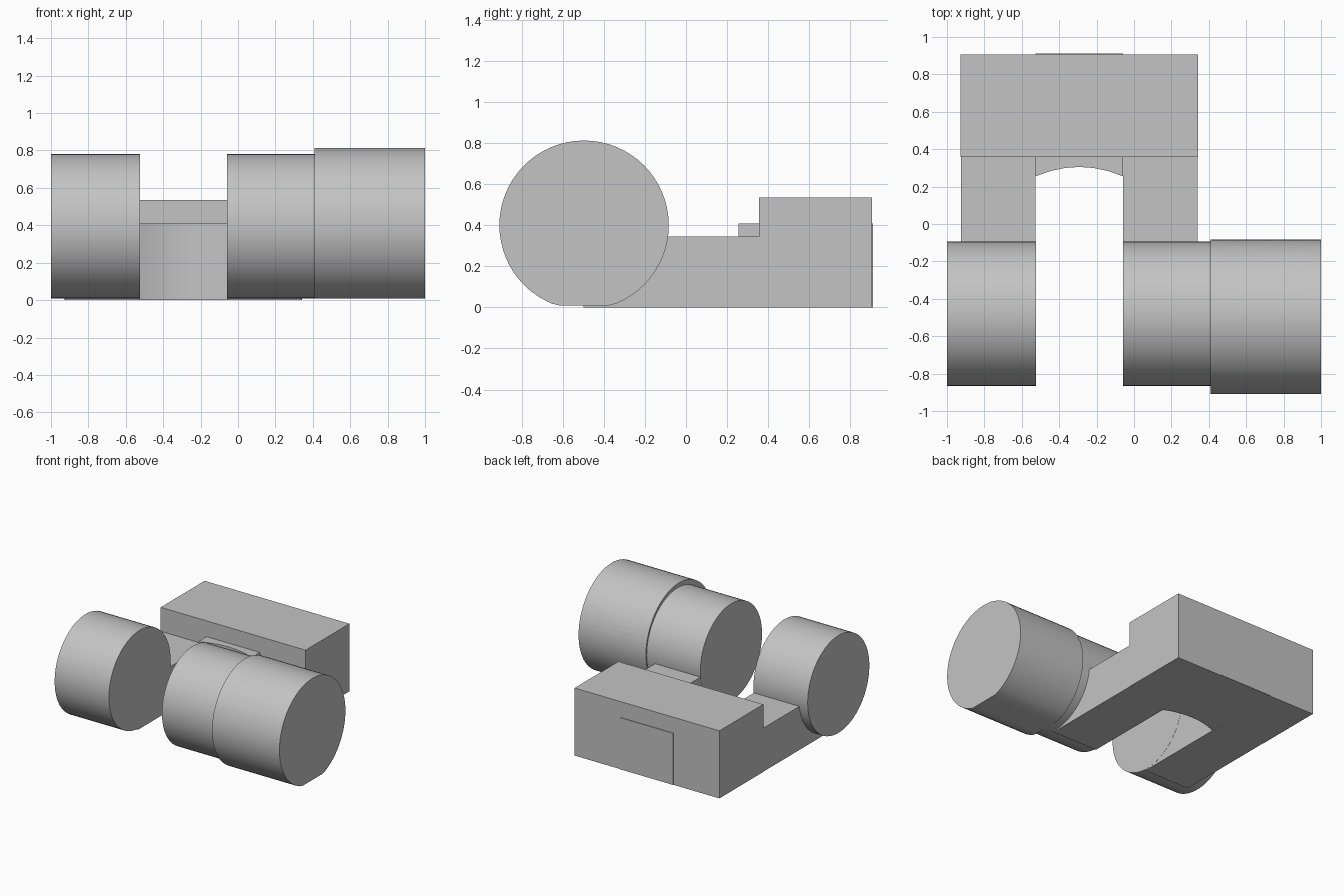
import bpy
import bmesh
from math import pi, radians
from mathutils import Vector

cube = bpy.data.objects.get("Cube")
if cube:
    bpy.data.objects.remove(cube, do_unlink=True)

grey = bpy.data.materials.new("plain grey")
grey.use_nodes = True
colour = (0.55, 0.55, 0.55, 1)
grey.diffuse_color = colour
grey.node_tree.nodes["Principled BSDF"].inputs["Base Color"].default_value = colour


def finish(name, bm):
    mesh = bpy.data.meshes.new(name)
    bmesh.ops.recalc_face_normals(bm, faces=bm.faces)
    bm.to_mesh(mesh)
    bm.free()
    ob = bpy.data.objects.new(name, mesh)
    bpy.context.collection.objects.link(ob)
    mesh.materials.append(grey)
    return ob


def prism(name, outline, z0, z1):
    """Extrude a plan outline between two heights."""
    bm = bmesh.new()
    face = bm.faces.new([bm.verts.new((x, y, z0)) for x, y in outline])
    new = bmesh.ops.extrude_face_region(bm, geom=[face])["geom"]
    top = [v for v in new if isinstance(v, bmesh.types.BMVert)]
    bmesh.ops.translate(bm, verts=top, vec=(0, 0, z1 - z0))
    return finish(name, bm)


def box(name, x0, x1, y0, y1, z0, z1):
    return prism(name, [(x0, y0), (x1, y0), (x1, y1), (x0, y1)], z0, z1)


def rod(name, start, end, radius, sides=64, floor=None):
    """Closed cylinder between two points, optionally flattened at the floor."""
    a, b = Vector(start), Vector(end)
    bm = bmesh.new()
    bmesh.ops.create_cone(bm, cap_ends=True, segments=sides, radius1=radius,
                          radius2=radius, depth=(b - a).length)
    turn = (b - a).to_track_quat("Z", "Y").to_matrix()
    for v in bm.verts:
        v.co = turn @ v.co + (a + b) / 2
        if floor is not None:
            v.co.z = max(v.co.z, floor)
    return finish(name, bm)


def cut(ob, cutters):
    bpy.context.view_layer.objects.active = ob
    for c in cutters:
        mod = ob.modifiers.new("cut", "BOOLEAN")
        mod.operation = "DIFFERENCE"
        mod.solver = "EXACT"
        mod.object = c
        bpy.ops.object.modifier_apply(modifier=mod.name)


# Barrels of the hinge
AXIS_Y, AXIS_Z = -0.48, 0.395
right_knuckle = rod("right_knuckle", (-1, AXIS_Y, AXIS_Z), (-0.525, AXIS_Y, AXIS_Z), 0.386)
left_knuckle = rod("left_knuckle", (-0.06, AXIS_Y, AXIS_Z), (0.42, AXIS_Y, AXIS_Z), 0.386)
head = rod("end_barrel", (0.41, -0.497, 0.401), (1, -0.497, 0.401), 0.413, floor=0.01)

# Arms and mounting block
right_arm = box("right_arm", -0.925, -0.526, -0.5, 0.37, 0, 0.345)
left_arm = box("left_arm", -0.059, 0.34, -0.5, 0.37, 0, 0.345)
block = box("mounting_block", -0.927, 0.342, 0.357, 0.906, 0, 0.535)

# Web with a hollow front edge, running through the block
arc = []
for i in range(7):
    t = i / 3 - 1
    arc.append((-0.2925 + 0.2335 * t, 0.305 - 0.05 * t * t))
web = prism("web", arc + [(-0.059, 0.911), (-0.526, 0.911)], 0.001, 0.41)

# Drill cutters
bore = rod("bore_cutter", (-1.2, AXIS_Y, AXIS_Z), (0.36, AXIS_Y, AXIS_Z), 0.118, 48)
pocket = rod("pocket_cutter", (0.705, -0.603, 0.295), (0.705, 0.1, 0.998), 0.225)
bolts = [rod("bolt_cutter", (x, 0.635, -0.2), (x, 0.635, 0.8), 0.19) for x in (-0.608, 0.026)]

for part in (right_knuckle, left_knuckle, right_arm, left_arm):
    cut(part, [bore])
cut(head, [pocket])
cut(block, bolts)
cut(web, bolts)
for c in [bore, pocket] + bolts:
    bpy.data.objects.remove(c, do_unlink=True)

# Smooth the round walls and keep the edges sharp
bpy.ops.object.select_all(action="DESELECT")
for part in (right_knuckle, left_knuckle, head, right_arm, left_arm, block, web):
    part.select_set(True)
    bpy.context.view_layer.objects.active = part
bpy.ops.object.shade_smooth_by_angle(angle=radians(30))
